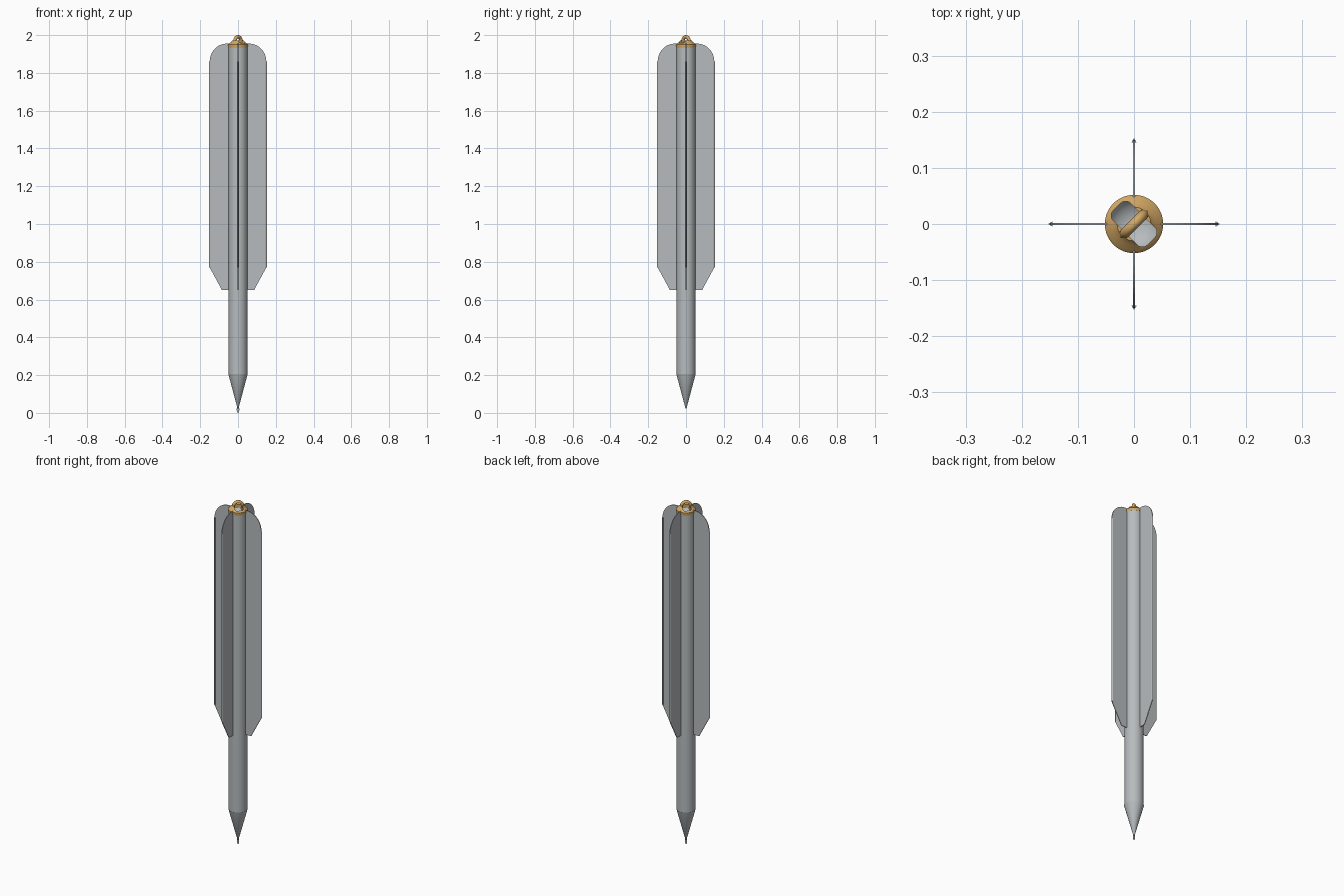
import bpy, bmesh
from math import sin, cos, pi, radians
from mathutils import Matrix

cube = bpy.data.objects.get("Cube")
if cube:
    bpy.data.objects.remove(cube, do_unlink=True)


def material(name, rgb):
    m = bpy.data.materials.new(name)
    m.use_nodes = True
    m.diffuse_color = (*rgb, 1)
    m.node_tree.nodes["Principled BSDF"].inputs["Base Color"].default_value = (*rgb, 1)
    return m


GREY = material("steel grey", (0.47, 0.50, 0.51))
GOLD = material("brass gold", (0.65, 0.39, 0.13))


def finish(bm, name, mat, smooth=True):
    bmesh.ops.recalc_face_normals(bm, faces=bm.faces)
    me = bpy.data.meshes.new(name)
    bm.to_mesh(me)
    bm.free()
    me.materials.append(mat)
    ob = bpy.data.objects.new(name, me)
    bpy.context.scene.collection.objects.link(ob)
    if smooth:
        bpy.ops.object.select_all(action='DESELECT')
        ob.select_set(True)
        bpy.context.view_layer.objects.active = ob
        bpy.ops.object.shade_smooth_by_angle(angle=radians(35))
    return ob


def lathe(name, profile, mat, steps=48):
    """Spin an (r, z) profile around the z axis."""
    bm = bmesh.new()
    vs = [bm.verts.new((r, 0, z)) for r, z in profile]
    es = [bm.edges.new(p) for p in zip(vs, vs[1:])]
    bmesh.ops.spin(bm, geom=vs + es, cent=(0, 0, 0), axis=(0, 0, 1),
                   angle=2 * pi, steps=steps, use_duplicate=False)
    bmesh.ops.remove_doubles(bm, verts=bm.verts, dist=1e-5)
    return finish(bm, name, mat)


def plate(name, outline, thick, mat, turn=0, smooth=False):
    """Extrude an (x, z) outline along y, then turn it around z."""
    bm = bmesh.new()
    face = bm.faces.new([bm.verts.new((x, -thick / 2, z)) for x, z in outline])
    ext = bmesh.ops.extrude_face_region(bm, geom=[face])
    moved = [v for v in ext["geom"] if isinstance(v, bmesh.types.BMVert)]
    bmesh.ops.translate(bm, verts=moved, vec=(0, thick, 0))
    bm.transform(Matrix.Rotation(turn, 4, 'Z'))
    return finish(bm, name, mat, smooth)


# Shaft with pointed nose and a hollowed tail
bowl = [(0.047 * sin(a), 1.948 - 0.035 * cos(a)) for a in [i * pi / 16 for i in range(9)]]
lathe("shaft", bowl + [(0.05, 1.945), (0.05, 0.205)], GREY)
lathe("nose_cone", [(0, 0.205), (0.051, 0.205), (0.003, 0.025), (0, 0.022)], GREY)

# Thin flat tab at the very tip
tab = [(0.007 * cos(a), 0.018 + 0.018 * sin(a)) for a in [i * pi / 8 for i in range(16)]]
plate("tip_tab", tab, 0.002, GREY)

# Four fins, each with a bevelled outer rim
corner = [(0.06 + 0.09 * cos(a), 1.86 + 0.095 * sin(a)) for a in [i * pi / 20 for i in range(11)]]
outline = [(0.04, 0.65), (0.085, 0.65), (0.15, 0.77)] + corner + [(0.04, 1.955)]
for i, side in enumerate(("left", "back", "right", "front")):
    turn = i * pi / 2
    plate(side + "_fin", outline, 0.004, GREY, turn)
    bm = bmesh.new()
    rim = bm.faces.new([bm.verts.new((x, y, 0.77)) for x, y in
                        ((0.145, -0.005), (0.153, 0), (0.145, 0.005))])
    ext = bmesh.ops.extrude_face_region(bm, geom=[rim])
    top = [v for v in ext["geom"] if isinstance(v, bmesh.types.BMVert)]
    bmesh.ops.translate(bm, verts=top, vec=(0, 0, 1.09))
    bm.transform(Matrix.Rotation(turn, 4, 'Z'))
    finish(bm, side + "_fin_rim", GREY, False)

# Brass cap with a rounded slot across it
cap = lathe("tail_cap", [(0, 1.935), (0.051, 1.935), (0.052, 1.94), (0.052, 1.95),
                         (0.048, 1.955), (0.038, 1.962), (0.03, 1.972), (0, 1.973)], GOLD)
bm = bmesh.new()
bmesh.ops.create_cube(bm, size=1)
bmesh.ops.scale(bm, verts=bm.verts, vec=(0.044, 0.086, 0.2))
upright = [e for e in bm.edges if abs(e.verts[0].co.z - e.verts[1].co.z) > 0.1]
bmesh.ops.bevel(bm, geom=upright, offset=0.013, segments=5, profile=0.5, affect='EDGES')
bm.transform(Matrix.Translation((0, 0, 1.95)) @ Matrix.Rotation(pi / 4, 4, 'Z'))
cutter = finish(bm, "slot_cutter", GOLD, False)
cutter.hide_render = True
cutter.hide_viewport = True
slot = cap.modifiers.new("slot", 'BOOLEAN')
slot.operation = 'DIFFERENCE'
slot.solver = 'EXACT'
slot.object = cutter

# Arched hanging loop on the diagonal, flaring into the cap
curve = bpy.data.curves.new("hanging_loop", 'CURVE')
curve.dimensions = '3D'
curve.bevel_depth = 0.009
curve.bevel_resolution = 4
curve.use_fill_caps = True
arch = [(0.024 * cos(a), 1.967 + 0.024 * sin(a)) for a in [i * pi / 16 for i in range(17)]]
path = [(0.037, 1.945), (0.03, 1.957)] + arch + [(-0.03, 1.957), (-0.037, 1.945)]
spline = curve.splines.new('POLY')
spline.points.add(len(path) - 1)
for p, (d, z) in zip(spline.points, path):
    p.co = (d * cos(pi / 4), d * sin(pi / 4), z, 1)
spline.use_smooth = True
curve.materials.append(GOLD)
bpy.context.scene.collection.objects.link(bpy.data.objects.new("hanging_loop", curve))
